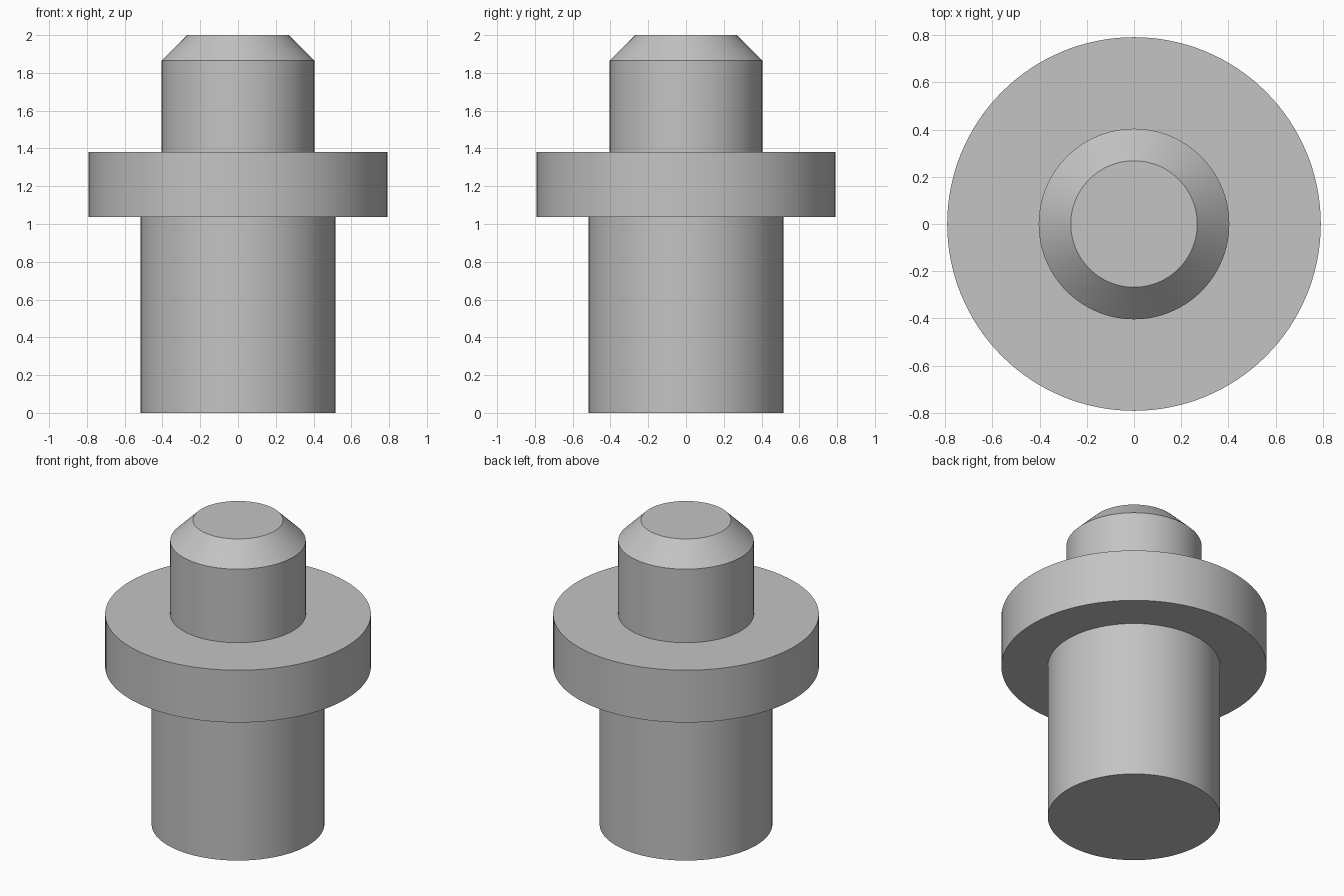
import bpy
import bmesh
import math

cube = bpy.data.objects.get("Cube")
if cube:
    bpy.data.objects.remove(cube, do_unlink=True)

SEGMENTS = 128

# Plain grey metal
grey = bpy.data.materials.new("grey_metal")
grey.use_nodes = True
colour = (0.55, 0.55, 0.55, 1.0)
grey.diffuse_color = colour
grey.node_tree.nodes["Principled BSDF"].inputs["Base Color"].default_value = colour

# Half profile (radius, height): shank, flange, spigot, chamfered tip
profile = [
    (0.515, 0.0), (0.515, 1.037),
    (0.792, 1.037), (0.792, 1.381),
    (0.404, 1.381), (0.404, 1.865),
    (0.268, 2.0),
]

# Turn the profile into rings, bridge them and cap both ends
bm = bmesh.new()
rings = []
for radius, height in profile:
    ring = []
    for i in range(SEGMENTS):
        a = math.tau * i / SEGMENTS
        ring.append(bm.verts.new((radius * math.cos(a), radius * math.sin(a), height)))
    rings.append(ring)
for low, high in zip(rings, rings[1:]):
    for i in range(SEGMENTS):
        j = (i + 1) % SEGMENTS
        bm.faces.new((low[i], low[j], high[j], high[i]))
bm.faces.new(rings[0][::-1])
bm.faces.new(rings[-1])

mesh = bpy.data.meshes.new("flanged_pin")
bm.to_mesh(mesh)
bm.free()
mesh.materials.append(grey)
pin = bpy.data.objects.new("flanged_pin", mesh)
bpy.context.collection.objects.link(pin)

# Smooth round walls, sharp shoulders and rims
bpy.ops.object.select_all(action="DESELECT")
pin.select_set(True)
bpy.context.view_layer.objects.active = pin
bpy.ops.object.shade_smooth_by_angle(angle=math.radians(30))
